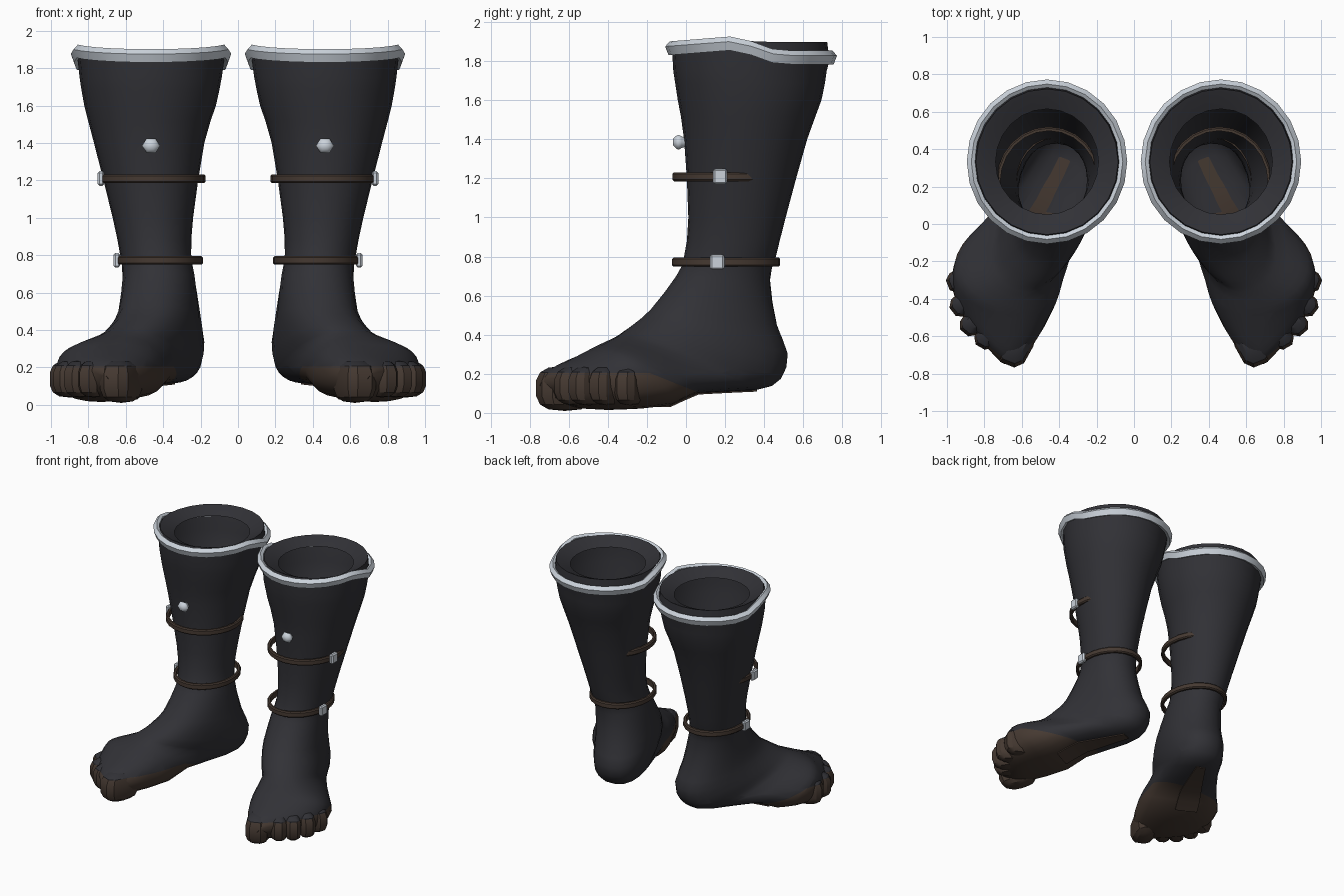
import bpy, bmesh, math
from mathutils import Vector, Matrix

if "Cube" in bpy.data.objects:
    bpy.data.objects.remove(bpy.data.objects["Cube"])


def material(name, rgb):
    m = bpy.data.materials.new(name)
    m.diffuse_color = (*rgb, 1)
    m.use_nodes = True
    m.node_tree.nodes["Principled BSDF"].inputs["Base Color"].default_value = m.diffuse_color
    return m


DARK = material("charcoal cloth", (0.031, 0.031, 0.037))
BROWN = material("brown leather", (0.06, 0.041, 0.031))
METAL = material("pale metal", (0.6, 0.65, 0.71))
N = 24
TURNS = [2 * math.pi * i / N for i in range(N)]


def finish(bm, name, mats, angle=40):
    """Turn a bmesh into an object mirrored to the other boot."""
    bmesh.ops.recalc_face_normals(bm, faces=bm.faces[:])
    me = bpy.data.meshes.new(name)
    bm.to_mesh(me)
    bm.free()
    for m in mats:
        me.materials.append(m)
    ob = bpy.data.objects.new(name, me)
    bpy.context.collection.objects.link(ob)
    mod = ob.modifiers.new("other_boot", 'MIRROR')
    mod.use_mirror_merge = False
    bpy.ops.object.select_all(action='DESELECT')
    bpy.context.view_layer.objects.active = ob
    ob.select_set(True)
    bpy.ops.object.shade_smooth_by_angle(angle=math.radians(angle))


def loft(bm, rings, closed=False):
    """Bridge equal rings of points with quads."""
    vs = [[bm.verts.new(p) for p in r] for r in rings]
    n = len(vs[0])
    pairs = list(zip(vs, vs[1:])) + ([(vs[-1], vs[0])] if closed else [])
    for a, b in pairs:
        for i in range(n):
            bm.faces.new((a[i], a[(i + 1) % n], b[(i + 1) % n], b[i]))
    return vs


def spow(v, e):
    return math.copysign(abs(v) ** e, v)


def paint_sole(bm):
    """Cut along the sole edge and colour everything under it brown."""
    for co, no in (((0, 0, .205), (0, 0, 1)), ((0, -.15, .19), (0, .4, 1))):
        geom = bm.verts[:] + bm.edges[:] + bm.faces[:]
        bmesh.ops.bisect_plane(bm, geom=geom, plane_co=co, plane_no=no)
    for f in bm.faces:
        c = f.calc_center_median()
        f.material_index = int(c.z < .205 and c.z < .19 - .4 * (c.y + .15))


def wave(t):
    """Height of the wavy top edge, from front (-1) to back (1)."""
    if t < -.25:
        return 1.9 - .025 * (-.25 - t) / .75
    s = min(1, (t + .25) / .65)
    return 1.9 - .072 * s * s * (3 - 2 * s)


def top_ring(r, dz=0, lift=0):
    """Ring at the wavy edge; lift raises the back part to a level top."""
    return [Vector((.465 + r * math.sin(t), .333 - r * 1.025 * math.cos(t),
                    wave(-math.cos(t)) * (1 - lift) + 1.905 * lift + dz))
            for t in TURNS]


# Leg: centre x, front y, back y, height, half width
LEG = ((.467, -.065, .72, 1.75, .38), (.47, -.042, .693, 1.6, .352),
       (.475, -.01, .62, 1.4, .295), (.455, .012, .51, 1.0, .215),
       (.44, -.01, .46, .8, .19))
# Foot: instep point, heel or sole point, half width, turn in degrees
FOOT = (
    (.44, -.05, .7, .41, .43, .68, .193, 3),
    (.48, -.18, .53, .36, .465, .45, .21, 8),
    (.54, -.26, .46, .32, .518, .30, .22, 12),
    (.59, -.31, .42, .325, .475, .17, .22, 17),
    (.64, -.35, .39, .37, .35, .115, .215, 21),
    (.71, -.42, .35, .535, .03, .10, .265, 25),
    (.75, -.47, .32, .615, -.12, .035, .295, 27),
    (.79, -.56, .26, .73, -.40, .015, .28, 42),
    (.81, -.60, .225, .78, -.50, .03, .245, 48),
    (.82, -.62, .18, .80, -.58, .07, .19, 50),
)
rows = [(x, f, z, x, b, z, w, 0) for x, f, b, z, w in LEG] + list(FOOT)

# Smooth the sections by adding a curved in-between to every gap
sections = []
for i in range(len(rows) - 1):
    a, b = rows[max(i - 1, 0)], rows[min(i + 2, len(rows) - 1)]
    p, q = rows[i], rows[i + 1]
    mid = [(9 * (p[k] + q[k]) - a[k] - b[k]) / 16 for k in range(8)]
    sections += [p, mid]
sections.append(rows[-1])

rings, strip = [top_ring(.395, -.01)], []
for s in sections:
    F, B, a = Vector(s[0:3]), Vector(s[3:6]), math.radians(s[7])
    side = Vector((math.cos(a), math.sin(a), 0))
    e = 2 / min(2.4, 2.05 + .02 * max(s[7], 0))
    rings.append([(F + B) / 2 + (F - B) / 2 * spow(math.cos(t), e)
                  + side * s[6] * spow(math.sin(t), e) for t in TURNS])
    if B.z < .13 and -.13 < B.y < .38:
        w = side * (.085 - .14 * max(B.y, 0))
        low, high = Vector((0, 0, -.006)), Vector((0, 0, .002))
        strip.append([B + w + high, B + w + low, B - w + low, B - w + high])
bm = bmesh.new()
vs = loft(bm, rings)
bm.faces.new(vs[-1])
paint_sole(bm)
finish(bm, "boot_leg_and_foot", (DARK, BROWN), 50)

# Narrow brown strip under the arch
bm = bmesh.new()
vs = loft(bm, strip)
bm.faces.new(vs[0])
bm.faces.new(vs[-1])
finish(bm, "arch_strip", (BROWN,))

# Toes: a large one and four alike, fanned around the front
bm = bmesh.new()
big, small = Vector((.15, .095, .115)), Vector((.12, .066, .1))
for x, y, ang, size in ((.625, -.62, -68, big), (.765, -.56, -60, small),
                        (.835, -.495, -50, small), (.88, -.40, -38, small),
                        (.89, -.285, -22, small)):
    made = bmesh.ops.create_uvsphere(bm, u_segments=10, v_segments=7, radius=1)
    turn = Matrix.Rotation(math.radians(ang), 3, 'Z')
    for v in made["verts"]:
        p = Vector([spow(k, .7) * r for k, r in zip(v.co, size)])
        v.co = Vector((x, y, .138 if size is small else .125)) + turn @ p
paint_sole(bm)
finish(bm, "toes", (DARK, BROWN), 30)

# Lining: lip just inside the trim, raised at the back, sloping to the opening
bm = bmesh.new()
loft(bm, [top_ring(.39, -.01), top_ring(.38, 0, .9),
          top_ring(.365, -.005, .9), top_ring(.275, -.055, 1)])
finish(bm, "lining", (DARK,))

# Metal trim around the wavy top edge
bm = bmesh.new()
loft(bm, [top_ring(r, dz) for r, dz in
          ((.385, .012), (.405, .026), (.429, 0), (.412, -.045), (.39, -.035))],
     closed=True)
finish(bm, "top_trim", (METAL,), 25)


# Straps: flat bands around the leg
def strap(name, cx, cy, z, rx, ry):
    bm = bmesh.new()
    loft(bm, [[(cx + (rx + dr) * math.sin(t), cy - (ry + dr) * math.cos(t), z + dz)
               for t in TURNS]
              for dr, dz in ((0, -.015), (0, .015), (-.008, .023),
                             (-.022, .023), (-.022, -.023), (-.008, -.023))],
         closed=True)
    finish(bm, name, (BROWN,), 30)


strap("upper_strap", .455, .225, 1.208, .282, .295)
strap("lower_strap", .42, .205, .772, .232, .277)


# Buckles: bevelled square plates on the outer side of the straps
def buckle(name, pos):
    bm = bmesh.new()
    bmesh.ops.create_cube(bm, size=1)
    for v in bm.verts:
        v.co = Vector(pos) + Vector((v.co.x * .034, v.co.y * .072, v.co.z * .078))
    bmesh.ops.bevel(bm, geom=bm.edges[:], offset=.009, segments=1, affect='EDGES')
    finish(bm, name, (METAL,), 20)


buckle("upper_buckle", (.733, .175, 1.21))
buckle("lower_buckle", (.648, .16, .772))

# Faceted stud on the shin
bm = bmesh.new()
vs = loft(bm, [[(.465 + r * math.cos(math.pi * i / 3), y,
                 1.385 + r * .9 * math.sin(math.pi * i / 3)) for i in range(6)]
               for r, y in ((.022, -.066), (.04, -.052), (.049, -.038),
                            (.038, -.022), (.02, .02))])
bm.faces.new(vs[0])
bm.faces.new(vs[-1])
finish(bm, "shin_stud", (METAL,), 65)
